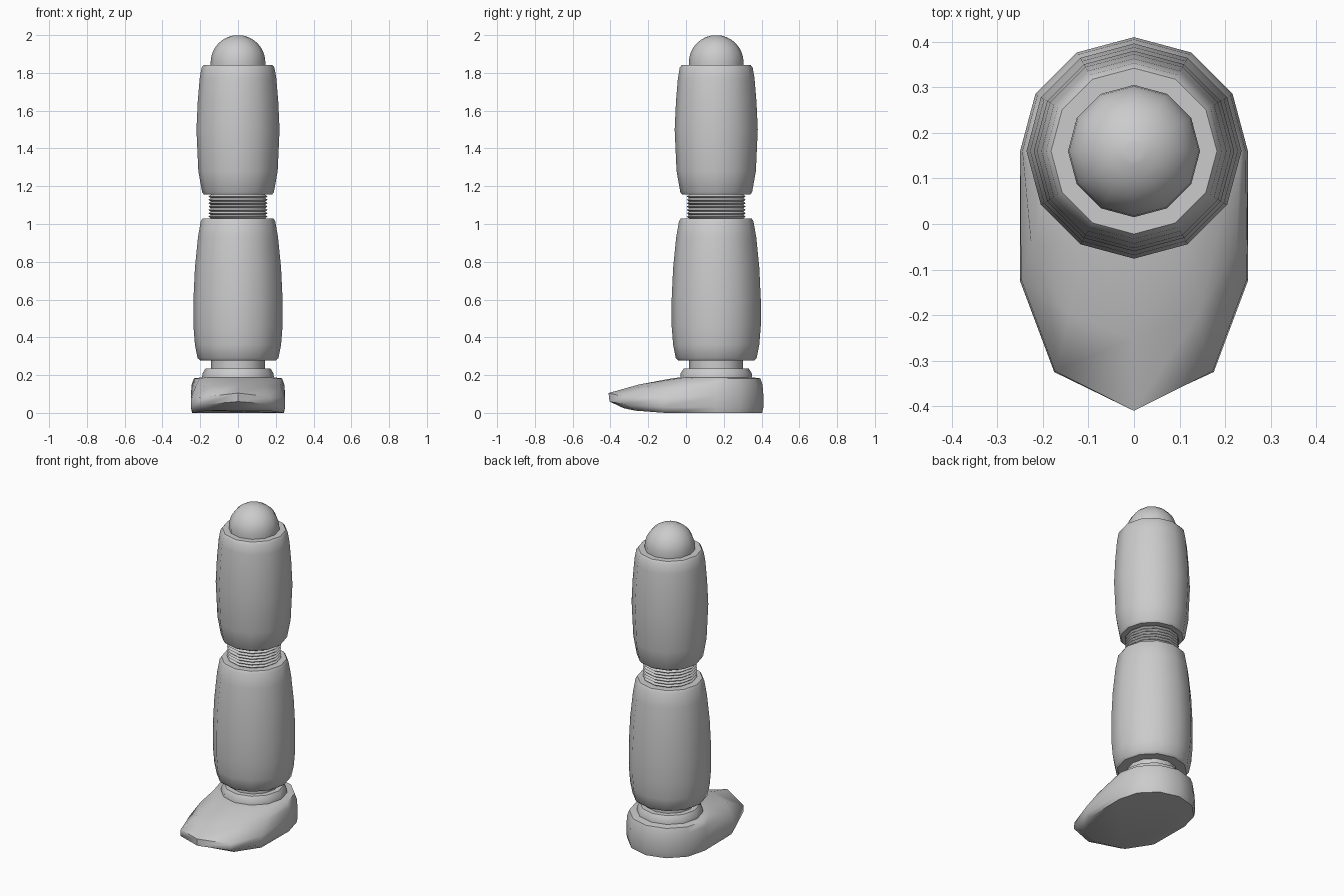
import bpy, bmesh, math

if "Cube" in bpy.data.objects:
    bpy.data.objects.remove(bpy.data.objects["Cube"])

SIDES = 12
AXIS_Y = 0.16


def ring(r, z):
    return [(r * math.cos(k * math.tau / SIDES),
             AXIS_Y + r * math.sin(k * math.tau / SIDES), z) for k in range(SIDES)]


def loft(name, rings, cap_start=False, cap_end=False, angle=40):
    bm = bmesh.new()
    loops = [[bm.verts.new(p) for p in pts] for pts in rings]
    for a, b in zip(loops, loops[1:]):
        for k in range(SIDES):
            n = (k + 1) % SIDES
            bm.faces.new((a[k], a[n], b[n], b[k]))
    if cap_start:
        bm.faces.new(loops[0][::-1])
    if cap_end:
        bm.faces.new(loops[-1])
    bmesh.ops.remove_doubles(bm, verts=bm.verts, dist=1e-5)
    me = bpy.data.meshes.new(name)
    bm.to_mesh(me)
    bm.free()
    ob = bpy.data.objects.new(name, me)
    bpy.context.collection.objects.link(ob)
    bpy.ops.object.select_all(action='DESELECT')
    ob.select_set(True)
    bpy.context.view_layer.objects.active = ob
    bpy.ops.object.shade_smooth_by_angle(angle=math.radians(angle))
    return ob


def lathe(name, profile, **kw):
    return loft(name, [ring(r, z) for r, z in profile], **kw)


# Foot: round heel and five front points pulled out into a toe
def foot_ring(r, z, side, quarter, tip):
    pts = ring(r, z)
    pts[7] = (-side[0], side[1], side[2])
    pts[8] = (-quarter[0], quarter[1], quarter[2])
    pts[9] = (0, tip[0], tip[1])
    pts[10] = quarter
    pts[11] = side
    return pts


loft("foot", [
    foot_ring(0.243, 0.0, (0.24, -0.11, 0.0), (0.16, -0.27, 0.012), (-0.33, 0.025)),
    foot_ring(0.25, 0.03, (0.25, -0.125, 0.03), (0.175, -0.325, 0.045), (-0.405, 0.06)),
    foot_ring(0.25, 0.09, (0.248, -0.12, 0.08), (0.173, -0.323, 0.085), (-0.41, 0.105)),
    foot_ring(0.245, 0.15, (0.225, -0.05, 0.14), (0.14, -0.2, 0.142), (-0.25, 0.15)),
    ring(0.233, 0.183),
    ring(0.19, 0.188),
], cap_start=True, angle=50)

# Ankle collar and joint
lathe("ankle_collar", [(0.19, 0.186), (0.188, 0.21), (0.172, 0.235), (0.14, 0.236)])
lathe("ankle_joint", [(0.143, 0.235), (0.143, 0.277)])

# Lower and upper leg shells
lathe("shin", [(0.14, 0.277), (0.2, 0.277), (0.214, 0.29), (0.228, 0.36), (0.236, 0.46),
               (0.236, 0.6), (0.228, 0.77), (0.212, 0.93), (0.197, 1.015),
               (0.187, 1.03), (0.14, 1.03)])
lathe("thigh", [(0.14, 1.155), (0.18, 1.155), (0.19, 1.168), (0.21, 1.28), (0.22, 1.5),
                (0.213, 1.65), (0.203, 1.77), (0.193, 1.828), (0.182, 1.842), (0.14, 1.842)])

# Ribbed knee bellows
RIBS = 7
z0, z1 = 1.03, 1.155
lathe("knee_bellows", [(0.156 if i % 2 else 0.144, z0 + (z1 - z0) * i / (2 * RIBS))
                       for i in range(2 * RIBS + 1)])

# Hip ball
STEPS = 8
lathe("hip_ball", [(0.145, 1.838)] +
      [(0.145 * math.cos(i * math.pi / 2 / STEPS), 1.855 + 0.145 * math.sin(i * math.pi / 2 / STEPS))
       for i in range(STEPS)] + [(0.02, 1.999)], cap_end=True)
